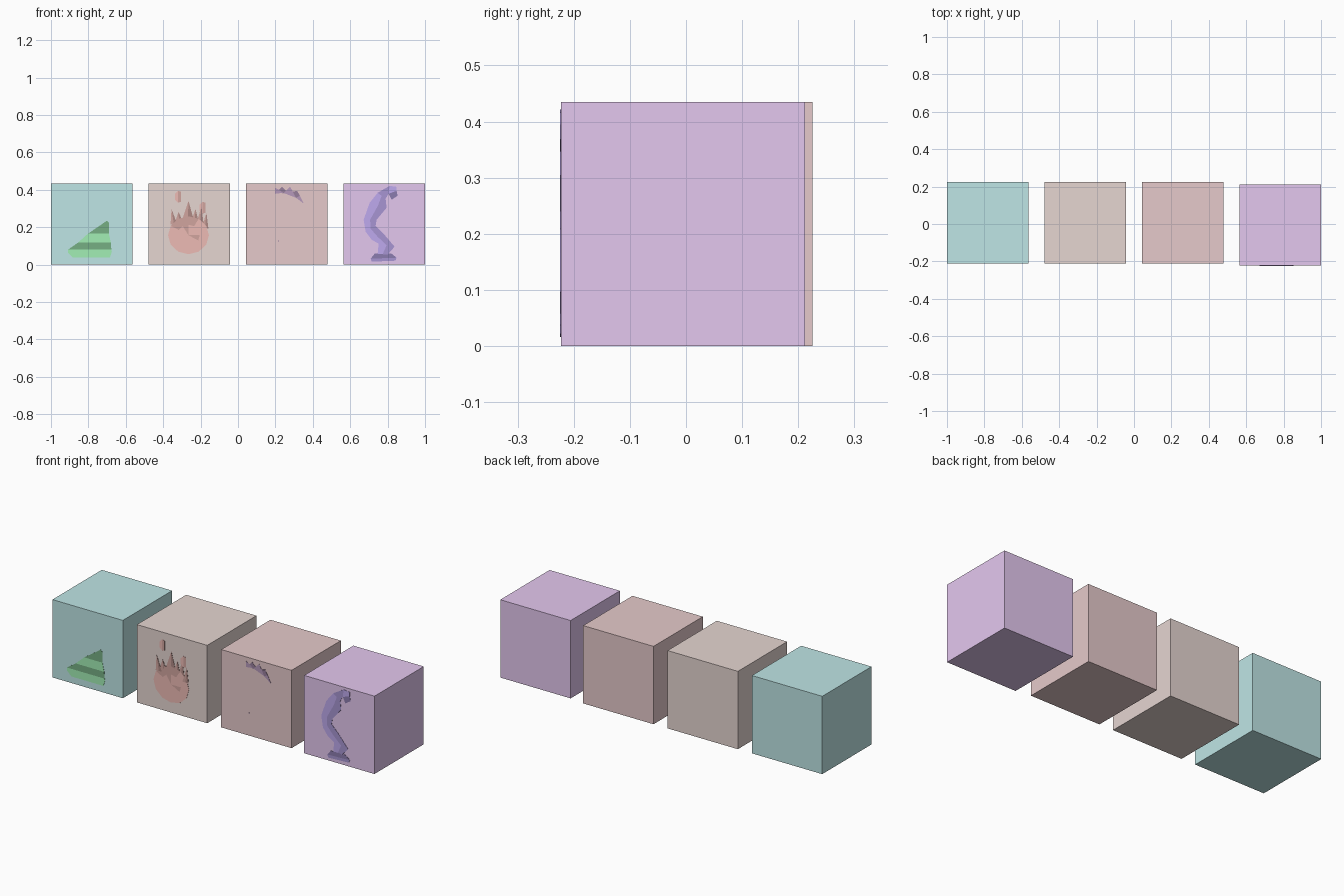
import bpy, math, random

if "Cube" in bpy.data.objects:
    bpy.data.objects.remove(bpy.data.objects["Cube"])

random.seed(4)
S = 0.435          # block edge
U = S / 81.5       # one drawing unit of the front pictures
LIFT = 0.0015      # how far a picture stands off its block


def material(name, rgb, tone=1.0):
    m = bpy.data.materials.new(name)
    m.diffuse_color = (rgb[0] * tone, rgb[1] * tone, rgb[2] * tone, 1)
    m.use_nodes = True
    m.node_tree.nodes["Principled BSDF"].inputs["Base Color"].default_value = m.diffuse_color
    return m


def block(name, x, y, rgb):
    bpy.ops.mesh.primitive_cube_add(size=S, location=(x, y, S / 2))
    o = bpy.context.object
    o.name = name
    o.data.materials.append(material(name, rgb))


def relief(name, x, y, rgb, pieces):
    """Thin faceted plate on a block front; pieces = [(tone index, outline)]."""
    verts, faces, tones = [], [], []
    for tone, pts in pieces:
        area = sum(a[0] * b[1] - b[0] * a[1] for a, b in zip(pts, pts[1:] + pts[:1]))
        if area < 0:
            pts = pts[::-1]
        faces.append(range(len(verts), len(verts) + len(pts)))
        verts += [(px * U - S / 2, 0, pz * U) for px, pz in pts]
        tones.append(tone)
    me = bpy.data.meshes.new(name)
    me.from_pydata(verts, [], [list(f) for f in faces])
    for t in (1.0, 0.75, 0.5):
        me.materials.append(material(name + "_tone", rgb, t))
    for p, t in zip(me.polygons, tones):
        p.material_index = t
    o = bpy.data.objects.new(name, me)
    o.location = (x, y - S / 2 - LIFT, 0)
    bpy.context.collection.objects.link(o)
    sol = o.modifiers.new("thickness", 'SOLIDIFY')
    sol.thickness = LIFT
    sol.offset = -1


def gem(cx, cz, rx, rz, sides, ring=0.55):
    """Round lump cut into facets of varied tone."""
    def pt(i, k):
        a = 2 * math.pi * i / sides
        return (cx + rx * k * math.cos(a), cz + rz * k * math.sin(a))
    out = []
    for i in range(sides):
        edge = 1 if math.sin(2 * math.pi * i / sides) > 0.5 else 0
        out.append((edge, [pt(i, ring), pt(i, 1), pt(i + 1, 1), pt(i + 1, ring)]))
        out.append((random.choice((0, 0, 1)), [(cx, cz), pt(i, ring), pt(i + 1, ring)]))
    return out


def strip(pairs):
    """Ribbon through left/right contour pairs, light and dark halves."""
    out = []
    for (a, b), (c, d) in zip(pairs, pairs[1:]):
        m = ((a[0] + b[0]) / 2, (a[1] + b[1]) / 2)
        n = ((c[0] + d[0]) / 2, (c[1] + d[1]) / 2)
        out += [(0, [a, m, n, c]), (1, [m, b, d, n])]
    return out


def spike(x0, x1, base, tx, tz):
    m = (x0 + x1) / 2
    return [(1, [(x0, base), (m, base), (tx, tz)]), (2, [(m, base), (x1, base), (tx, tz)])]


# Four blocks in a row, the last one a little further forward
XS = [-0.7825, -0.2608, 0.2608, 0.7825]
YS = [0.0075, 0.0075, 0.0075, -0.0055]
COLS = [(0.52, 0.79, 0.79), (0.79, 0.67, 0.64), (0.79, 0.59, 0.595), (0.775, 0.575, 0.865)]
for n, x, y, c in zip(("teal", "tan", "rose", "purple"), XS, YS, COLS):
    block(n + "_block", x, y, c)

# Green wedge-shaped stone
relief("green_stone", XS[0], YS[0], (0.36, 0.86, 0.46), [
    (2, [(37, 31), (56, 44), (58, 42), (58, 31)]),
    (0, [(27, 22), (37, 31), (58, 31), (60, 22)]),
    (2, [(17, 15), (27, 22), (60, 22), (60.5, 15)]),
    (0, [(17, 15), (60.5, 15), (61, 13), (59, 7), (55, 13), (26, 13), (22, 7), (17, 12)]),
    (0, [(26, 13), (55, 13), (59, 7), (22, 7)]),
])

# Red flame: faceted ball, crown of tongues and two sparks
flame = gem(40, 29.5, 20.5, 19, 12)
for args in ((22, 29, 40, 23, 56), (27, 34, 44, 30, 53), (34, 45, 46, 40, 64),
             (43, 50, 44, 47, 56), (48, 55, 42, 53, 58), (53, 60, 36, 58, 52)):
    flame += spike(*args)
for cx, cz in ((29.5, 68), (54, 57)):
    flame += [(0, [(cx - 3, cz - 3), (cx, cz - 6), (cx, cz + 6), (cx - 3, cz + 3)]),
              (1, [(cx, cz - 6), (cx + 3, cz - 5), (cx + 3, cz + 5), (cx, cz + 6)])]
relief("red_flame", XS[1], YS[1], (0.85, 0.50, 0.46), flame)

# Violet jagged splinter and a speck
relief("violet_splinter", XS[2], YS[2], (0.62, 0.42, 0.66), [
    (1, [(29, 71), (29, 77), (33, 75), (37, 72)]),
    (2, [(33, 75), (36, 78), (40, 74), (37, 71)]),
    (1, [(40, 74), (44, 78), (47, 73), (50, 67), (37, 72)]),
    (2, [(47, 73), (51, 74), (54, 69), (50, 67)]),
    (1, [(54, 69), (58, 61), (50, 67)]),
    (2, [(32, 23), (33, 23), (33, 24), (32, 24)]),
])

# Indigo stooping figure: body ribbon, head and foot
figure = strip([((34, 72), (42, 66)), ((26, 62), (43, 57)), ((20, 45), (33, 45)),
                ((22, 33), (32, 39)), ((28, 25), (40, 31)), ((35, 21), (51, 18)),
                ((34, 11), (44, 10))])
figure += [(1, [(34, 72), (42, 66), (45, 71), (46, 79)]),
           (2, [(45, 71), (48, 65), (54, 69), (53, 74)]),
           (0, [(46, 79), (53, 78), (53, 74), (45, 71)]),
           (2, [(27, 6), (31, 11), (48, 11), (53, 7)]),
           (1, [(27, 6), (53, 7), (52, 4), (28, 3)])]
relief("indigo_figure", XS[3], YS[3], (0.52, 0.40, 0.86), figure)
